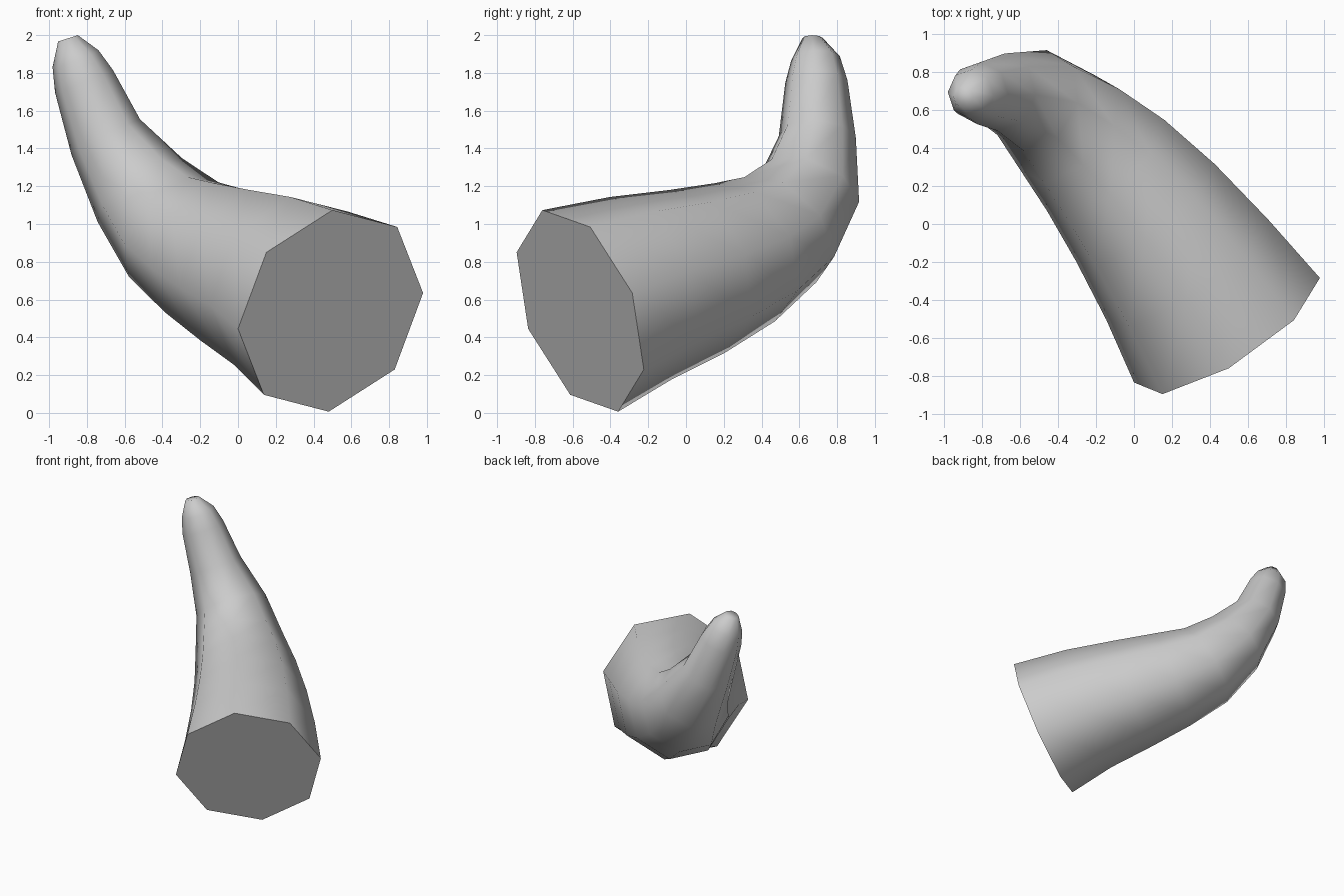
import bpy, bmesh, math
from mathutils import Vector

if "Cube" in bpy.data.objects:
    bpy.data.objects.remove(bpy.data.objects["Cube"], do_unlink=True)

SIDES = 8

# Horn spine: centre of each ring and its radius, base to tip
spine = [
    (0.49, -0.56, 0.54, 0.57),
    (0.28, -0.24, 0.66, 0.51),
    (0.06, 0.06, 0.75, 0.455),
    (-0.15, 0.31, 0.85, 0.40),
    (-0.34, 0.50, 0.97, 0.345),
    (-0.52, 0.65, 1.18, 0.28),
    (-0.70, 0.695, 1.46, 0.205),
    (-0.815, 0.69, 1.755, 0.165),
    (-0.86, 0.685, 1.875, 0.13),
    (-0.90, 0.67, 1.983, 0.055),
]
centres = [Vector(p[:3]) for p in spine]
radii = [p[3] for p in spine]

# Ring directions follow the spine
tangents = [(b - a).normalized() for a, b in zip(centres, centres[2:])]
tangents = [Vector((-0.51, 0.80, 0.31)).normalized()] + tangents + [Vector((-0.3, 0, 0.95)).normalized()]

# Sweep an octagon along the spine without twisting
bm = bmesh.new()
rings = []
up = Vector((0.01, -0.20, 0.53))
previous = tangents[0]
for centre, radius, tangent in zip(centres, radii, tangents):
    up.rotate(previous.rotation_difference(tangent))
    up = (up - tangent * up.dot(tangent)).normalized()
    side = tangent.cross(up)
    ring = []
    for i in range(SIDES):
        a = math.tau * i / SIDES
        ring.append(bm.verts.new(centre + radius * (math.cos(a) * up + math.sin(a) * side)))
    rings.append(ring)
    previous = tangent

for low, high in zip(rings, rings[1:]):
    for i in range(SIDES):
        j = (i + 1) % SIDES
        bm.faces.new((low[i], low[j], high[j], high[i])).smooth = True
bm.faces.new(rings[-1]).smooth = True

# Flat cut base with a crisp rim
base = bm.faces.new(list(reversed(rings[0])))
base.smooth = False
for edge in base.edges:
    edge.smooth = False
bmesh.ops.recalc_face_normals(bm, faces=bm.faces)

mesh = bpy.data.meshes.new("horn")
bm.to_mesh(mesh)
bm.free()
horn = bpy.data.objects.new("horn", mesh)
bpy.context.collection.objects.link(horn)

# Plain grey surface
grey = bpy.data.materials.new("light grey")
grey.use_nodes = True
colour = (0.6, 0.6, 0.6, 1)
grey.diffuse_color = colour
grey.node_tree.nodes["Principled BSDF"].inputs["Base Color"].default_value = colour
mesh.materials.append(grey)
